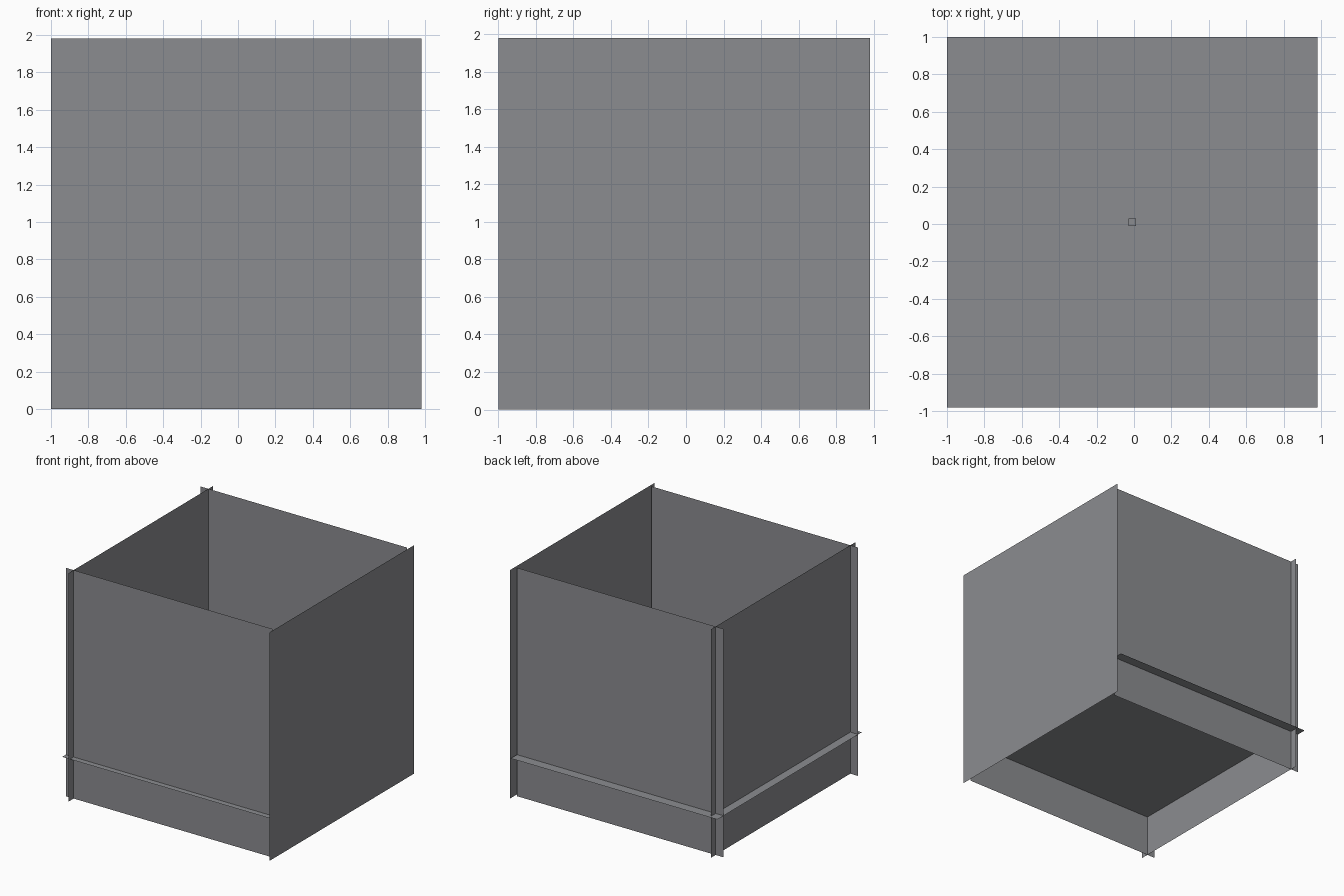
import bpy
import bmesh
from math import radians
from mathutils import Matrix, Vector

if "Cube" in bpy.data.objects:
    bpy.data.objects.remove(bpy.data.objects["Cube"])

PANEL = 1.98                 # every panel is the same square sheet
LOW, HIGH = -1.0, 1.0
MID = LOW + PANEL / 2        # middle of a sheet starting at the low edge
FLOOR_Z = 0.36

# Single grey finish
grey = bpy.data.materials.new("grey")
grey.use_nodes = True
colour = (0.26, 0.265, 0.28, 1)
grey.diffuse_color = colour
grey.node_tree.nodes["Principled BSDF"].inputs["Base Color"].default_value = colour


def finish(name, bm):
    mesh = bpy.data.meshes.new(name)
    bm.to_mesh(mesh)
    bm.free()
    mesh.materials.append(grey)
    obj = bpy.data.objects.new(name, mesh)
    bpy.context.collection.objects.link(obj)


def panel(name, centre, angle=0, axis="X"):
    """Square sheet, turned from horizontal about one axis."""
    bm = bmesh.new()
    turn = Matrix.Translation(Vector(centre)) @ Matrix.Rotation(radians(angle), 4, axis)
    bmesh.ops.create_grid(bm, x_segments=1, y_segments=1, size=PANEL / 2, matrix=turn)
    finish(name, bm)


# Walls: sheets that cross and overhang at the corners
panel("front_wall", (MID, -0.93, PANEL / 2), 90)
panel("back_wall", (MID, 0.915, PANEL / 2), -90)
panel("left_wall", (HIGH, MID, PANEL / 2), 90, "Y")
panel("right_wall", (-0.925, MID, PANEL / 2), -90, "Y")

# Raised floor, poking out through the walls
panel("floor", (MID, -MID, FLOOR_Z))

# Tiny block at the middle of the floor
bm = bmesh.new()
size = 0.04
bmesh.ops.create_cube(bm, size=size,
                      matrix=Matrix.Translation((MID, -MID, FLOOR_Z + size / 2)))
finish("centre_block", bm)
